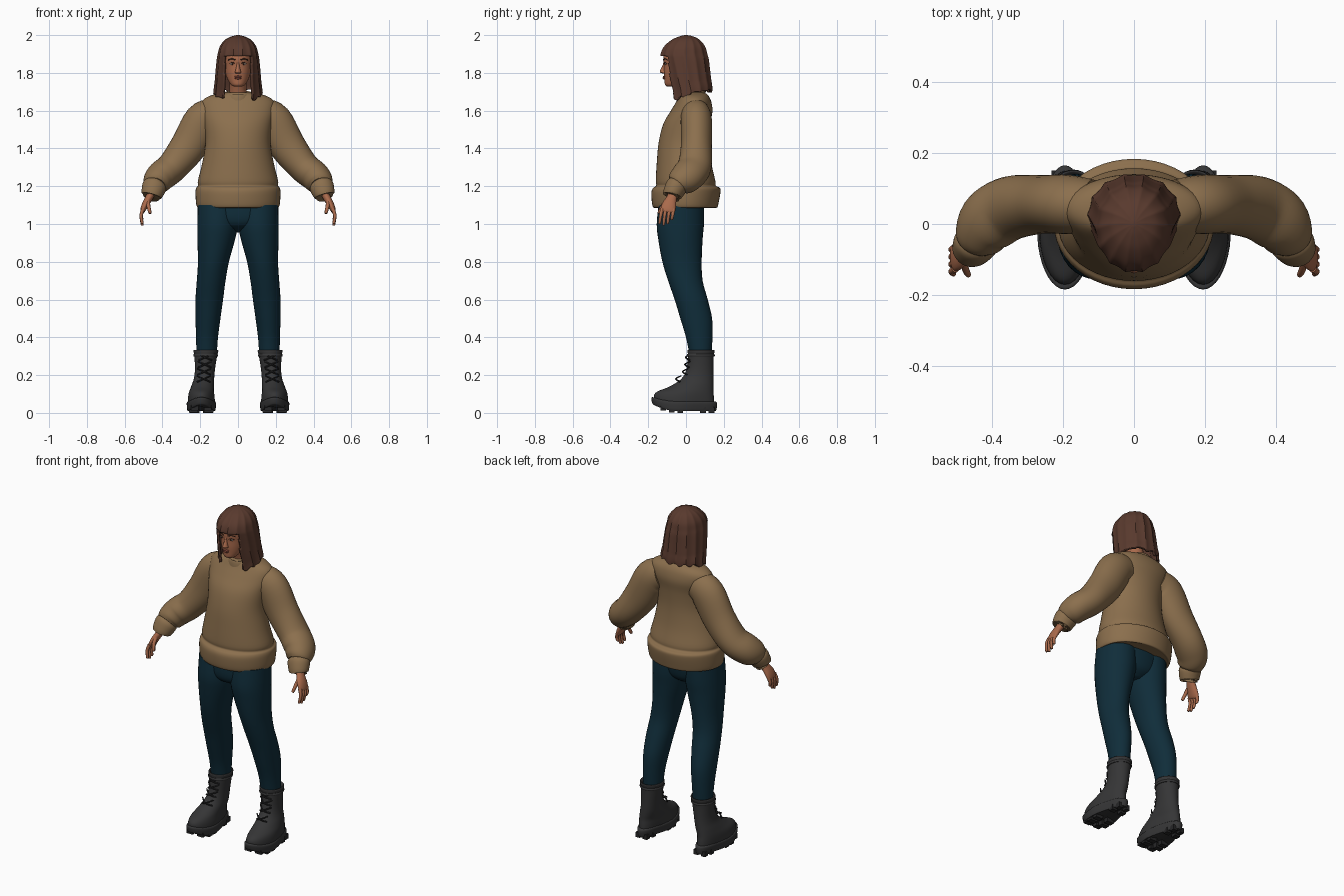
import bpy, bmesh
from math import sin, cos, pi, radians
from mathutils import Vector

if "Cube" in bpy.data.objects:
    bpy.data.objects.remove(bpy.data.objects["Cube"])


def material(name, r, g, b):
    m = bpy.data.materials.new(name)
    m.use_nodes = True
    m.diffuse_color = (r, g, b, 1)
    bsdf = m.node_tree.nodes["Principled BSDF"]
    bsdf.inputs["Base Color"].default_value = (r, g, b, 1)
    bsdf.inputs["Roughness"].default_value = 0.8
    return m


SKIN = material("skin", .40, .145, .072)
LIPS = material("lips", .30, .085, .055)
EYE = material("eye_white", .5, .42, .37)
DARK = material("brow_brown", .035, .016, .01)
WOOL = material("sweater_tan", .26, .16, .075)
HAIR = material("hair_brown", .10, .042, .027)
DENIM = material("trouser_blue", .005, .026, .042)
BOOT = material("boot_grey", .036, .036, .037)
SOLE = material("sole_black", .02, .02, .021)


def finish(name, bm, mat, mirror=False, shape=None, angle=50):
    """Turn a bmesh into a smooth object, optionally reshaped and mirrored."""
    if shape:
        for v in bm.verts:
            v.co = shape(v.co.copy())
    bmesh.ops.recalc_face_normals(bm, faces=bm.faces)
    me = bpy.data.meshes.new(name)
    bm.to_mesh(me)
    bm.free()
    me.materials.append(mat)
    ob = bpy.data.objects.new(name, me)
    bpy.context.collection.objects.link(ob)
    bpy.ops.object.select_all(action='DESELECT')
    ob.select_set(True)
    bpy.context.view_layer.objects.active = ob
    bpy.ops.object.shade_smooth_by_angle(angle=radians(angle))
    if mirror:
        ob.modifiers.new("mirror", 'MIRROR')
    return ob


def smooth_path(rings, steps):
    """Catmull-Rom interpolation through ring values."""
    p = [rings[0]] + list(rings) + [rings[-1]]
    out = []
    for a, b, c, d in zip(p, p[1:], p[2:], p[3:]):
        for k in range(steps):
            t = k / steps
            out.append([y + .5 * t * (z - x + t * (2*x - 5*y + 4*z - w + t * (3*(y - z) + w - x)))
                        for x, y, z, w in zip(a, b, c, d)])
    return out + [list(rings[-1])]


def loft(rings, seg=32, steps=4, along=False, wave=None, cap=True):
    """Skin elliptical rings (x, y, z, ru, rv), level or square to the path."""
    bm = bmesh.new()
    path = smooth_path(rings, steps)
    pts = [Vector(r[:3]) for r in path]
    loops = []
    for i, r in enumerate(path):
        u, v = Vector((1, 0, 0)), Vector((0, 1, 0))
        if along:
            t = (pts[min(i + 1, len(pts) - 1)] - pts[max(i - 1, 0)]).normalized()
            u = t.cross(v).normalized()
            v = t.cross(u)
        loop = []
        for k in range(seg):
            a = 2 * pi * k / seg
            f = wave(a) if wave else 1
            loop.append(bm.verts.new(pts[i] + (u * r[3] * cos(a) + v * r[4] * sin(a)) * f))
        loops.append(loop)
    for a, b in zip(loops, loops[1:]):
        for k in range(seg):
            n = (k + 1) % seg
            bm.faces.new((a[k], a[n], b[n], b[k]))
    if cap:
        bm.faces.new(loops[0])
    bm.faces.new(loops[-1])
    return bm


def level(rows, x=0):
    """Rows of (z, front y, back y, half width[, centre x]) to level rings."""
    return [(r[4] if len(r) > 4 else x, (r[1] + r[2]) / 2, r[0], r[3], (r[2] - r[1]) / 2) for r in rows]


def tube(name, mat, points, r, mirror=True, seg=10):
    n = len(points) - 1
    rings = [(*p, r * (1 - .3 * i / n), r * (1 - .3 * i / n)) for i, p in enumerate(points)]
    tip = Vector(points[-1]) + (Vector(points[-1]) - Vector(points[-2])).normalized() * r * .4
    rings.append((*tip, r * .3, r * .3))
    return finish(name, loft(rings, seg, 3, True), mat, mirror)


def ball(name, mat, centre, size, mirror=False):
    bm = bmesh.new()
    bmesh.ops.create_uvsphere(bm, u_segments=16, v_segments=10, radius=1)
    c, s = Vector(centre), Vector(size)
    return finish(name, bm, mat, mirror, lambda p: c + p * s)


# Sweater: body with hem band, collar, puffed sleeves and cuffs
body = [(1.09, -.155, .15, .2), (1.087, -.172, .165, .214), (1.11, -.18, .172, .222),
        (1.165, -.183, .182, .225), (1.19, -.175, .18, .222), (1.203, -.158, .158, .212),
        (1.23, -.16, .155, .212), (1.32, -.155, .135, .19), (1.43, -.145, .125, .172),
        (1.53, -.12, .13, .18), (1.6, -.08, .14, .195), (1.65, -.05, .133, .19),
        (1.68, -.035, .118, .145), (1.695, -.025, .1, .075)]
finish("sweater_body", loft(level(body), 48), WOOL)
collar = [(1.65, -.05, .11, .085), (1.685, -.046, .104, .077), (1.7, -.04, .098, .07), (1.69, -.03, .088, .058)]
finish("collar", loft(level(collar)), WOOL, shape=lambda p: p + Vector((0, 0, .13 * (p.y - .05))))
sleeve = [(.12, .05, 1.58, .085, .075), (.185, .055, 1.545, .1, .083), (.26, .055, 1.415, .096, .082),
          (.345, .045, 1.305, .083, .09), (.405, .01, 1.255, .08, .09), (.432, -.03, 1.222, .072, .075),
          (.44, -.048, 1.205, .058, .058)]
finish("sleeve", loft(sleeve, 32, 5, True), WOOL, True)
cuff = [(.436, -.04, 1.215, .052, .05), (.442, -.05, 1.2, .064, .058), (.452, -.066, 1.17, .06, .054),
        (.458, -.074, 1.15, .052, .048), (.456, -.07, 1.156, .035, .035)]
finish("cuff", loft(cuff, 32, 4, True), WOOL, True)

# Hands
palm = [(.45, -.06, 1.18, .022, .026), (.47, -.075, 1.14, .02, .027), (.492, -.09, 1.1, .018, .038),
        (.505, -.096, 1.07, .013, .038), (.507, -.098, 1.06, .006, .03)]
finish("palm", loft(palm, 20, 4, True), SKIN, True)
for i, drop in enumerate((.07, .078, .07, .05)):
    y = -.126 + i * .02
    tube(f"finger_{i + 1}", SKIN, [(.502, y, 1.08), (.513, y * 1.04 - .003, 1.045),
                                   (.507, y * 1.08 - .004, 1.075 - drop)], .0105)
tube("thumb", SKIN, [(.478, -.095, 1.13), (.474, -.125, 1.095), (.466, -.142, 1.06)], .012)

# Trousers
leg = [(1.1, -.145, .095, .108, .105), (1.0, -.155, .095, .107, .108), (.92, -.147, .088, .1, .115),
       (.8, -.125, .083, .082, .13), (.7, -.095, .088, .076, .142), (.6, -.06, .115, .073, .152),
       (.5, -.03, .138, .066, .159), (.4, 0, .14, .058, .164), (.31, .018, .135, .054, .166)]
finish("trouser_leg", loft(level(leg)), DENIM, True)
hips = [(.955, -.05, .03, .04), (.985, -.12, .07, .13), (1.03, -.145, .088, .19), (1.12, -.145, .1, .2)]
finish("hips", loft(level(hips), 40), DENIM)


# Boots: upper, sole, tread lugs, laces
def foot_shape(p):
    """Narrow the heel and lift the toe."""
    low = max(0, 1 - p.z / .16)
    p.x = .195 + (p.x - .195) * (1 - .28 * low * min(1, max(0, (p.y + .04) / .12)))
    p.z += .04 * low * (max(0, -.05 - p.y) / .13) ** 2
    return p


upper = [(.04, -.17, .15, .073, .194), (.08, -.168, .148, .072, .194), (.11, -.145, .145, .068, .193),
         (.14, -.085, .145, .062, .187), (.18, -.025, .145, .054, .18), (.23, .002, .145, .053, .175),
         (.3, .01, .147, .06, .171), (.328, .008, .152, .066, .17), (.332, .014, .146, .058, .17),
         (.31, .03, .13, .045, .17)]
finish("boot_upper", loft(level(upper)), BOOT, True, foot_shape)
sole = [(.012, -.168, .152, .07, .194), (.014, -.178, .16, .076, .194), (.05, -.184, .165, .079, .194),
        (.06, -.176, .156, .074, .194)]
finish("boot_sole", loft(level(sole), 40, 3), BOOT, True, foot_shape)
lugs = bmesh.new()
for y, half in ((-.12, .056), (-.075, .066), (-.03, .064), (.09, .048), (.135, .038)):
    for side in (-1, 1):
        cube = bmesh.ops.create_cube(lugs, size=1)["verts"]
        for v in cube:
            v.co = Vector((.194 + side * half * .62 + v.co.x * half * .72, y + v.co.y * .03, .015 + v.co.z * .03))
            v.co.z += .045 * (max(0, -.05 - y) / .13) ** 2
finish("tread_lugs", lugs, SOLE, True)
for i in range(4):
    z = .165 + i * .038
    y = (-.05, -.014, -.002, .002)[i]
    for s in (-1, 1):
        x = .182 - i * .003
        tube(f"lace_{i + 1}", SOLE, [(x - s * .034, y + .018, z), (x, y - .004, z + .015),
                                     (x + s * .034, y + .022, z + .03)], .005, seg=6)
strap = [(.298, .006, .15, .063, .171), (.304, .003, .153, .066, .171), (.312, .006, .15, .063, .171)]
finish("boot_top_band", loft(level(strap)), BOOT, True)

# Neck and head
neck = [(0, .035, 1.63, .056, .055), (0, .025, 1.69, .046, .048), (0, .0, 1.77, .046, .052)]
finish("neck", loft(neck), SKIN)
head = [(1.727, -.098, -.06, .02), (1.737, -.111, -.03, .037), (1.765, -.114, .01, .055),
        (1.8, -.117, .05, .067), (1.84, -.117, .07, .073), (1.88, -.12, .08, .075),
        (1.93, -.1, .085, .066), (1.965, -.06, .05, .03)]
finish("head", loft(level(head), 40), SKIN)
nose = [(1.797, -.124, -.1, .012), (1.803, -.138, -.1, .017), (1.815, -.136, -.1, .013),
        (1.84, -.124, -.1, .008), (1.865, -.118, -.1, .008)]
finish("nose", loft(level(nose), 16), SKIN)
ball("upper_lip", LIPS, (0, -.116, 1.78), (.022, .007, .005))
ball("lower_lip", LIPS, (0, -.116, 1.772), (.018, .008, .006))
ball("eye", EYE, (.03, -.108, 1.848), (.013, .004, .0055), True)
ball("iris", DARK, (.03, -.1115, 1.848), (.0055, .002, .0055), True)
tube("upper_eyelid", DARK, [(.015, -.114, 1.85), (.03, -.112, 1.856), (.046, -.102, 1.849)], .0022, seg=6)
tube("eyebrow", DARK, [(.014, -.118, 1.869), (.032, -.112, 1.875), (.05, -.1, 1.869)], .0035, seg=6)

# Hair: ridged bob with a fringe and an open face
bob = [(1.66, -.085, .138, .127), (1.7, -.09, .138, .124), (1.76, -.105, .133, .119),
       (1.82, -.118, .126, .114), (1.87, -.13, .12, .109), (1.9, -.133, .112, .104),
       (1.94, -.115, .1, .093), (1.975, -.075, .072, .067), (1.993, -.035, .038, .033), (2.0, -.006, .008, .006)]
hair = loft(level(bob), 112, 5, wave=lambda a: 1.035 - .05 * abs(sin(7 * a)), cap=False)
opening = []
for f in hair.faces:
    c = f.calc_center_median()
    if c.y < -.02 and c.z < 1.89 and abs(c.x) < .077:
        opening.append(f)
bmesh.ops.delete(hair, geom=opening, context='FACES')


def hair_tips(p):
    """Raise the hem toward the back and ruffle the tips."""
    low = max(0, (1.76 - p.z) / .1)
    p.z += low * (.045 * max(0, min(1, (p.y + .06) / .15)) + .008 * sin(90 * p.x + 70 * p.y))
    return p


bob_ob = finish("hair_bob", hair, HAIR, shape=hair_tips, angle=40)
thick = bob_ob.modifiers.new("thickness", 'SOLIDIFY')
thick.thickness = .014
thick.offset = -1
